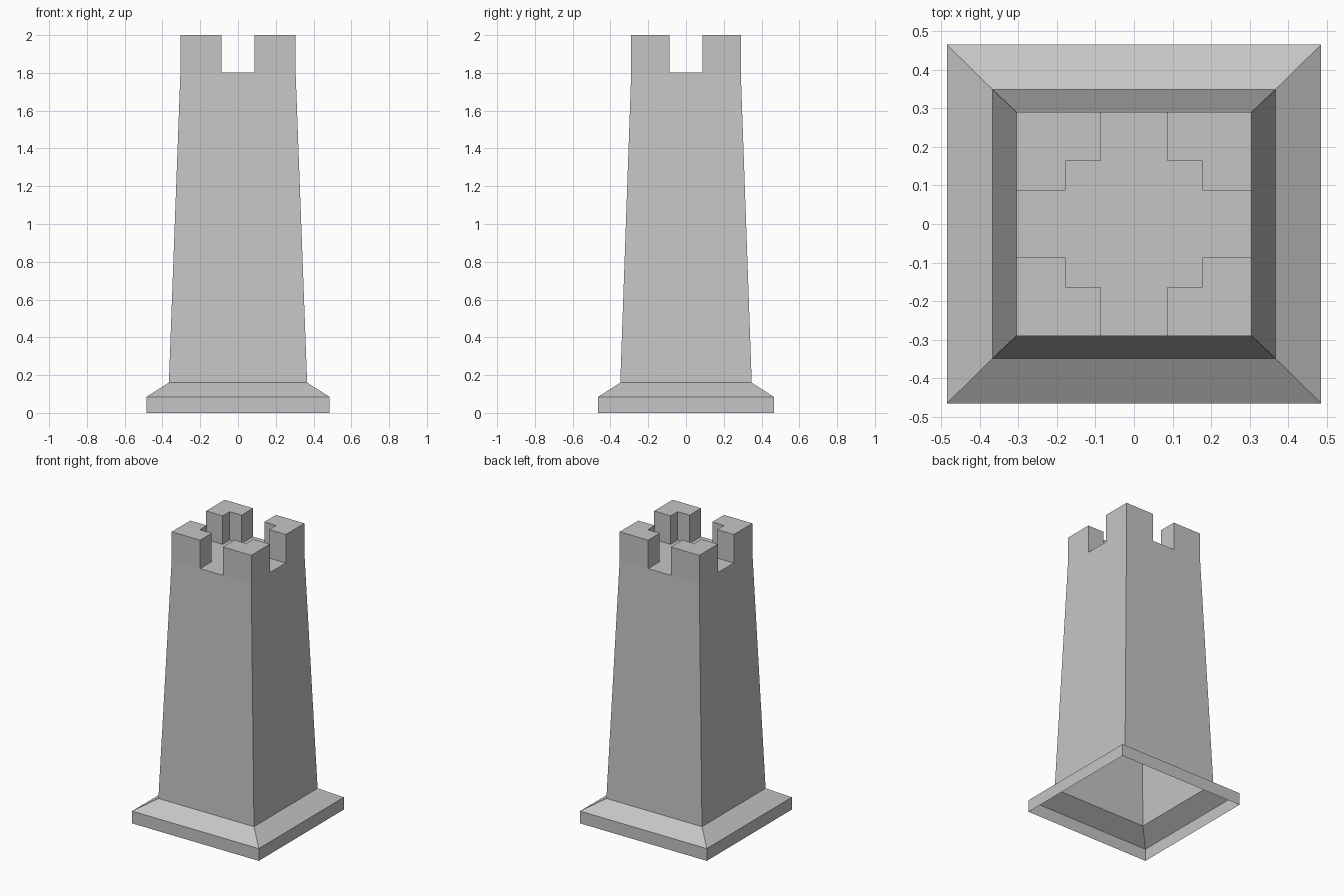
import bpy, bmesh

cube = bpy.data.objects.get("Cube")
if cube:
    bpy.data.objects.remove(cube, do_unlink=True)

stone = bpy.data.materials.new("light_grey_stone")
stone.use_nodes = True
GREY = (0.56, 0.56, 0.56, 1)
stone.diffuse_color = GREY
stone.node_tree.nodes["Principled BSDF"].inputs["Base Color"].default_value = GREY


def finish(name, bm):
    """Turn a bmesh into a named, flat-shaded stone object."""
    mesh = bpy.data.meshes.new(name)
    bm.to_mesh(mesh)
    bm.free()
    mesh.materials.append(stone)
    obj = bpy.data.objects.new(name, mesh)
    bpy.context.collection.objects.link(obj)
    return obj


def shell(name, rings, cap=False):
    """Loft rectangles given as (half width, half depth, height); open below."""
    bm = bmesh.new()
    loops = [[bm.verts.new((sx * x, sy * y, z))
              for sx, sy in ((-1, -1), (1, -1), (1, 1), (-1, 1))]
             for x, y, z in rings]
    for low, high in zip(loops, loops[1:]):
        for i in range(4):
            j = (i + 1) % 4
            bm.faces.new((low[i], low[j], high[j], high[i]))
    if cap:
        bm.faces.new(loops[-1])
    return finish(name, bm)


FLOOR, TOP = 1.803, 2.0
SHOULDER = (0.366, 0.348, 0.16)
TOP_X, TOP_Y = 0.305, 0.29

# Hollow plinth: upright skirt and sloped shoulder
shell("plinth", [(0.485, 0.465, 0), (0.485, 0.465, 0.085), SHOULDER])

# Tapered tower walls closed by the roof floor
shell("tower_body", [SHOULDER, (TOP_X, TOP_Y, FLOOR)], cap=True)

# L-shaped corner battlement, mirrored to all four corners
GAP, IN_X, IN_Y = 0.087, 0.178, 0.163
outline = [(TOP_X, GAP), (TOP_X, TOP_Y), (GAP, TOP_Y),
           (GAP, IN_Y), (IN_X, IN_Y), (IN_X, GAP)]
bm = bmesh.new()
low = [bm.verts.new((x, y, FLOOR)) for x, y in outline]
high = [bm.verts.new((x, y, TOP)) for x, y in outline]
for i in range(len(outline)):
    j = (i + 1) % len(outline)
    bm.faces.new((low[i], low[j], high[j], high[i]))
bm.faces.new(high)
battlements = finish("corner_battlements", bm)
mirror = battlements.modifiers.new("mirror_corners", 'MIRROR')
mirror.use_axis = (True, True, False)
mirror.use_mirror_merge = False
